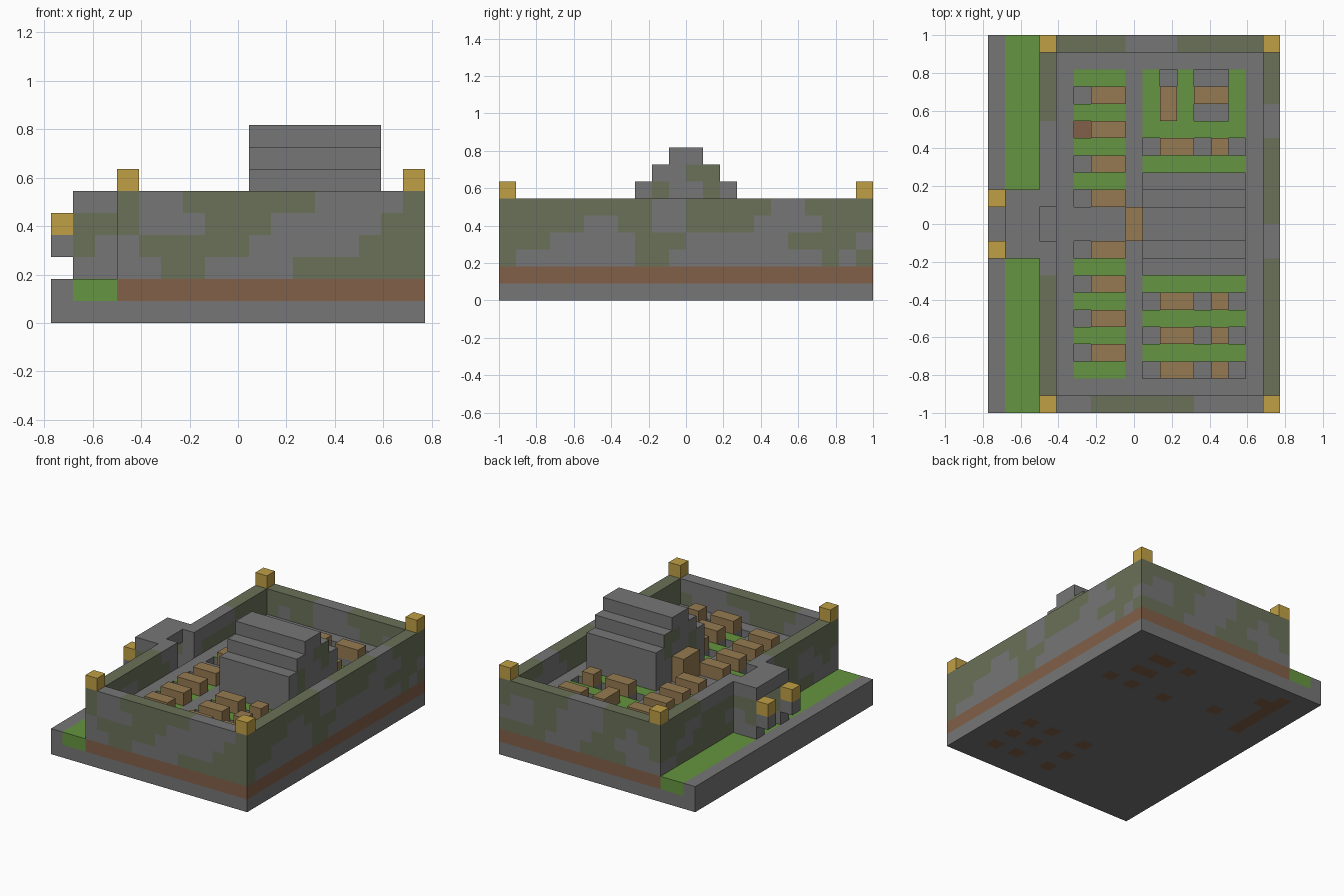
import bpy
from itertools import product

cube = bpy.data.objects.get("Cube")
if cube:
    bpy.data.objects.remove(cube, do_unlink=True)

U = 1 / 11            # edge of one block
NX, NY = 17, 22       # plan size in blocks
NORMALS = [(1, 0, 0), (-1, 0, 0), (0, 1, 0), (0, -1, 0), (0, 0, 1), (0, 0, -1)]


def material(name, rgb):
    m = bpy.data.materials.new(name)
    m.use_nodes = True
    m.diffuse_color = (*rgb, 1)
    m.node_tree.nodes["Principled BSDF"].inputs["Base Color"].default_value = (*rgb, 1)
    return m


MATS = {
    "G": material("stone_grey", (.18, .18, .18)),
    "O": material("moss_olive", (.145, .165, .1)),
    "L": material("grass_green", (.13, .3, .052)),
    "B": material("brick_brown", (.22, .115, .065)),
    "W": material("wood_tan", (.3, .195, .083)),
    "Y": material("lamp_gold", (.53, .35, .06)),
}
KEYS = list(MATS)


def span(i0, i1, j0, j1, k0, k1):
    return set(product(range(i0, i1), range(j0, j1), range(k0, k1)))


def build(name, cells, paint):
    """Skin a set of block cells; paint(cell, normal) gives a colour key."""
    index, verts, faces, mats = {}, [], [], []

    def vert(p):
        if p not in index:
            index[p] = len(verts)
            verts.append(((p[0] - NX / 2) * U, (p[1] - NY / 2) * U, p[2] * U))
        return index[p]

    for c in sorted(cells):
        for n in NORMALS:
            if tuple(a + b for a, b in zip(c, n)) in cells:
                continue
            axis = next(a for a in range(3) if n[a])
            u, v = (axis + 1) % 3, (axis + 2) % 3
            ring = []
            for du, dv in ((0, 0), (1, 0), (1, 1), (0, 1)):
                p = list(c)
                p[axis] += n[axis] > 0
                p[u] += du
                p[v] += dv
                ring.append(vert(tuple(p)))
            faces.append(ring if n[axis] > 0 else ring[::-1])
            mats.append(KEYS.index(paint(c, n)))
    mesh = bpy.data.meshes.new(name)
    mesh.from_pydata(verts, [], faces)
    for m in MATS.values():
        mesh.materials.append(m)
    mesh.polygons.foreach_set("material_index", mats)
    mesh.update()
    ob = bpy.data.objects.new(name, mesh)
    bpy.context.collection.objects.link(ob)
    return ob


def plain(key):
    return lambda c, n: key


# Courtyard plan: beds in rows, each with sunken stone slots beside the wood
wood, slots, grass = set(), set(), set()
for j in (3, 5, 7, 9, 12, 14, 16, 18):          # narrow side rows
    slots.add((5, j))
    wood |= {(6, j), (7, j)}
for j in (2, 4, 6, 8, 13, 15, 17, 19):
    grass |= {(i, j) for i in range(5, 8)}
for j in (2, 4, 6, 15):                         # wide rows
    slots |= {(i, j) for i in (9, 12, 14)}
    wood |= {(i, j) for i in (10, 11, 13)}
for j in (3, 5, 7, 14, 16, 17, 18, 19):
    grass |= {(i, j) for i in range(9, 15)}
corner_wood = {(10, 17), (10, 18), (12, 18), (13, 18)}
corner_slots = {(10, 19), (12, 17), (13, 17), (12, 19), (13, 19)}
wood |= corner_wood
slots |= corner_slots
grass -= corner_wood | corner_slots

# Foundation: stone slab, curb, grass verge and brick course
soil = {s for s in slots if s[0] > 8} | {(5, 16), (3, 19)} | {(2, j) for j in range(15, 21)}


def foundation_paint(c, n):
    i, j, k = c
    if k == 0:
        return "B" if n[2] < 0 and (i, j) in soil else "G"
    return "G" if i == 0 else "L" if i < 3 else "B"


build("foundation", span(0, NX, 0, NY, 0, 2), foundation_paint)

# Courtyard floor with sunken slots
floor = span(4, 16, 1, 21, 2, 4) - {(i, j, 3) for i, j in slots}
floor |= span(3, 4, 10, 12, 2, 3)


def floor_paint(c, n):
    i, j, k = c
    if (i, j) == (5, 16):
        return "B"
    return "L" if n[2] > 0 and k == 3 and (i, j) in grass else "G"


build("courtyard_floor", floor, floor_paint)

# Mossy walls: pattern rows run from the top course down
FRONT = ["OGGOOOOOOGGGGO", "OGGGOOOGGGGGOO", "GOOOOOGGGGGOOO", "GGOOGGGGOOOOOO"]
BACK = ["OOOOOGGGOOOOOO", "OOGOOGGGGOOGGO", "OGGGOOGGGOOGGG", "GGGOOOOGGGOOOO"]
RIGHT = ["O" * 9 + "GGOOOOOGGOOOO", "OOOOOGGOOGGOOOOGGGGOOO",
         "OOOGGGGGOOOGGGGGGOOOOO", "OGGGGGGGOOGGGGGGGGGOGG"]
LEFT = ["O" * 8 + "G" * 9 + "O" * 5, "OOOGGOOOOGGGGOOOOGGOOO",
        "OOGGGOOOGGGGGGOOOOGGOO", "OGGOOOOOGGGGGOOOOOOOGO"]


def wall_paint(c, n):
    i, j, k = c
    row = 5 - k
    if j == 0:
        return FRONT[row][i - 3]
    if j == NY - 1:
        return BACK[row][i - 3]
    return (LEFT if i == 3 else RIGHT)[row][j]


walls = span(3, 17, 0, 22, 2, 6) - span(4, 16, 1, 21, 2, 6) - span(3, 4, 10, 12, 2, 6)
build("walls", walls, wall_paint)

# Gatehouse with a low doorway
GATE = ["GG", "OO", "OG", "GG"]
build("gatehouse", span(1, 3, 9, 13, 2, 6) - span(1, 3, 10, 12, 2, 5),
      lambda c, n: GATE[5 - c[2]][c[0] - 1] if n[1] else "G")

# Lamps beside the gate and on the four corners
for side, j in (("right", 9), ("left", 12)):
    build("gate_lamp_bracket_" + side, {(0, j, 3)}, plain("G"))
    build("gate_lamp_" + side, {(0, j, 4)}, plain("Y"))
for i, j in product((3, 16), (0, 21)):
    build("corner_lamp", {(i, j, 6)}, plain("Y"))

# Wooden beds and the raised block before the hall
build("beds", {(i, j, 4) for i, j in wood}, plain("W"))
build("altar", span(8, 9, 10, 12, 4, 6), plain("W"))

# Stepped hall, moss on its end faces only
hall = span(9, 15, 8, 14, 4, 7) | span(9, 15, 9, 13, 7, 8) | span(9, 15, 10, 12, 8, 9)
hall_moss = {(9, 6), (11, 7), (12, 7), (12, 6), (9, 5), (10, 4)}
build("stepped_hall", hall,
      lambda c, n: "O" if n[0] and c[1:] in hall_moss else "G")
